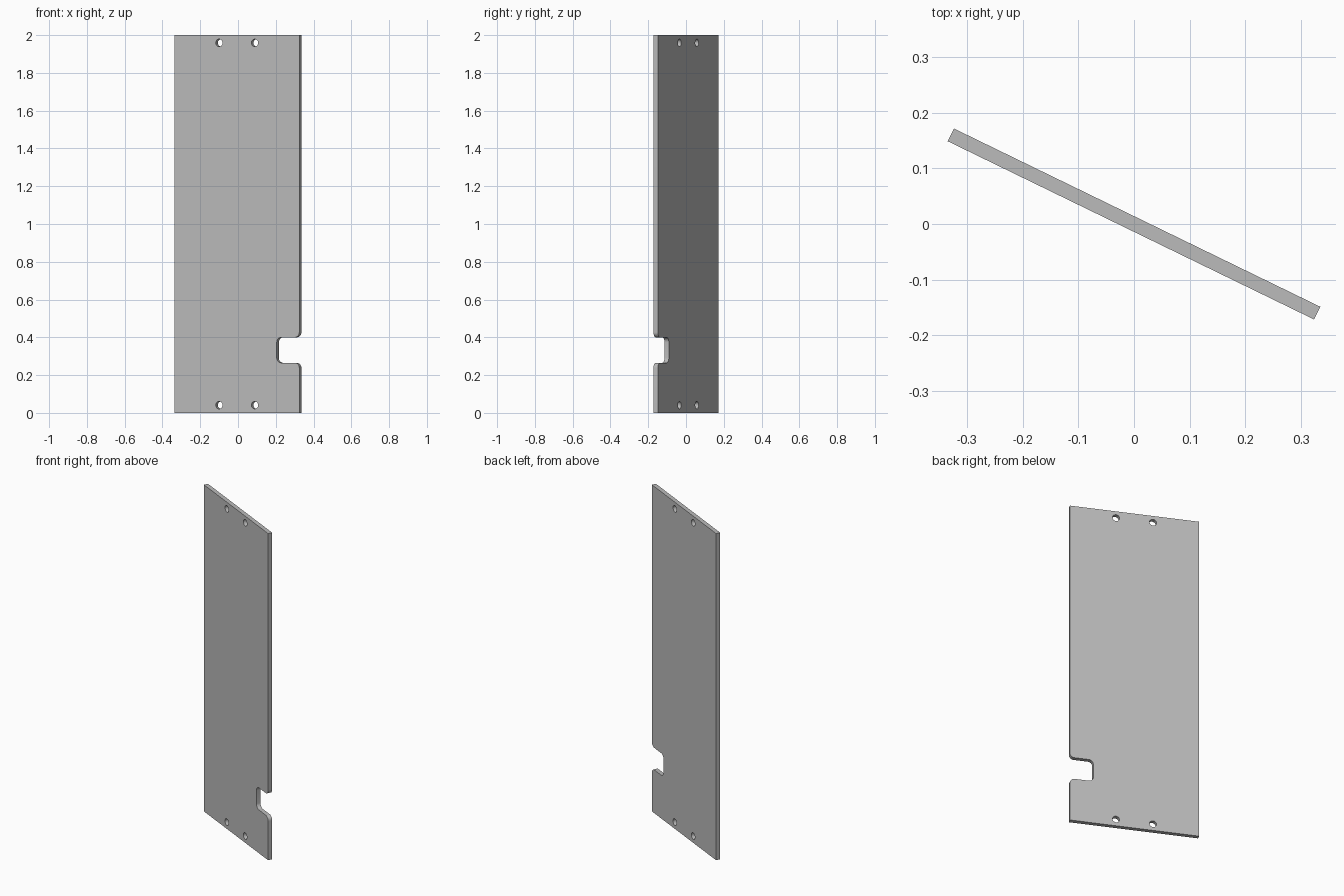
import bpy, bmesh
from math import radians, sin, cos
from mathutils import Matrix

if "Cube" in bpy.data.objects:
    bpy.data.objects.remove(bpy.data.objects["Cube"])

HALF_W, HEIGHT, THICK = 0.367, 2.0, 0.0255
TURN = radians(-25.94)
NOTCH_IN, NOTCH_LOW, NOTCH_TOP, R = 0.234, 0.265, 0.40, 0.027
HOLE_X, HOLE_INSET, HOLE_R = 0.105, 0.041, 0.02


def arc(cx, cy, r, start, end, steps=8):
    angles = [radians(start + (end - start) * i / steps) for i in range(steps + 1)]
    return [(cx + r * cos(a), cy + r * sin(a)) for a in angles]


def add_loop(curve, points):
    spline = curve.splines.new('POLY')
    spline.points.add(len(points) - 1)
    for p, (x, y) in zip(spline.points, points):
        p.co = (x, y, 0, 1)
    spline.use_cyclic_u = True


# Panel outline with a rounded notch in the left edge
outline = [(-HALF_W, 0), (HALF_W, 0)]
outline += arc(HALF_W - R, NOTCH_LOW - R, R, 0, 90)
outline += arc(NOTCH_IN + R, NOTCH_LOW + R, R, 270, 180)
outline += arc(NOTCH_IN + R, NOTCH_TOP - R, R, 180, 90)
outline += arc(HALF_W - R, NOTCH_TOP + R, R, 270, 360)
outline += [(HALF_W, HEIGHT), (-HALF_W, HEIGHT)]

curve = bpy.data.curves.new("panel_profile", 'CURVE')
curve.dimensions = '2D'
curve.fill_mode = 'BOTH'
curve.extrude = THICK / 2
add_loop(curve, outline)

# Four screw holes
for x in (-HOLE_X, HOLE_X):
    for z in (HOLE_INSET, HEIGHT - HOLE_INSET):
        add_loop(curve, arc(x, z, HOLE_R, 0, 360, 32)[:-1])

panel = bpy.data.objects.new("panel", curve)
bpy.context.collection.objects.link(panel)
bpy.ops.object.select_all(action='DESELECT')
panel.select_set(True)
bpy.context.view_layer.objects.active = panel
bpy.ops.object.convert(target='MESH')
panel = bpy.context.view_layer.objects.active
panel.name = "panel"

# Weld, stand upright and turn the panel
mesh = panel.data
bm = bmesh.new()
bm.from_mesh(mesh)
bmesh.ops.remove_doubles(bm, verts=bm.verts, dist=0.0001)
bm.transform(Matrix.Rotation(TURN, 4, 'Z') @ Matrix.Rotation(radians(90), 4, 'X'))
bmesh.ops.recalc_face_normals(bm, faces=bm.faces)
bm.to_mesh(mesh)
bm.free()

# Plain grey finish
grey = bpy.data.materials.new("light grey")
grey.use_nodes = True
color = (0.5, 0.5, 0.5, 1)
grey.diffuse_color = color
grey.node_tree.nodes["Principled BSDF"].inputs["Base Color"].default_value = color
mesh.materials.clear()
mesh.materials.append(grey)
bpy.ops.object.shade_smooth_by_angle(angle=radians(30))
